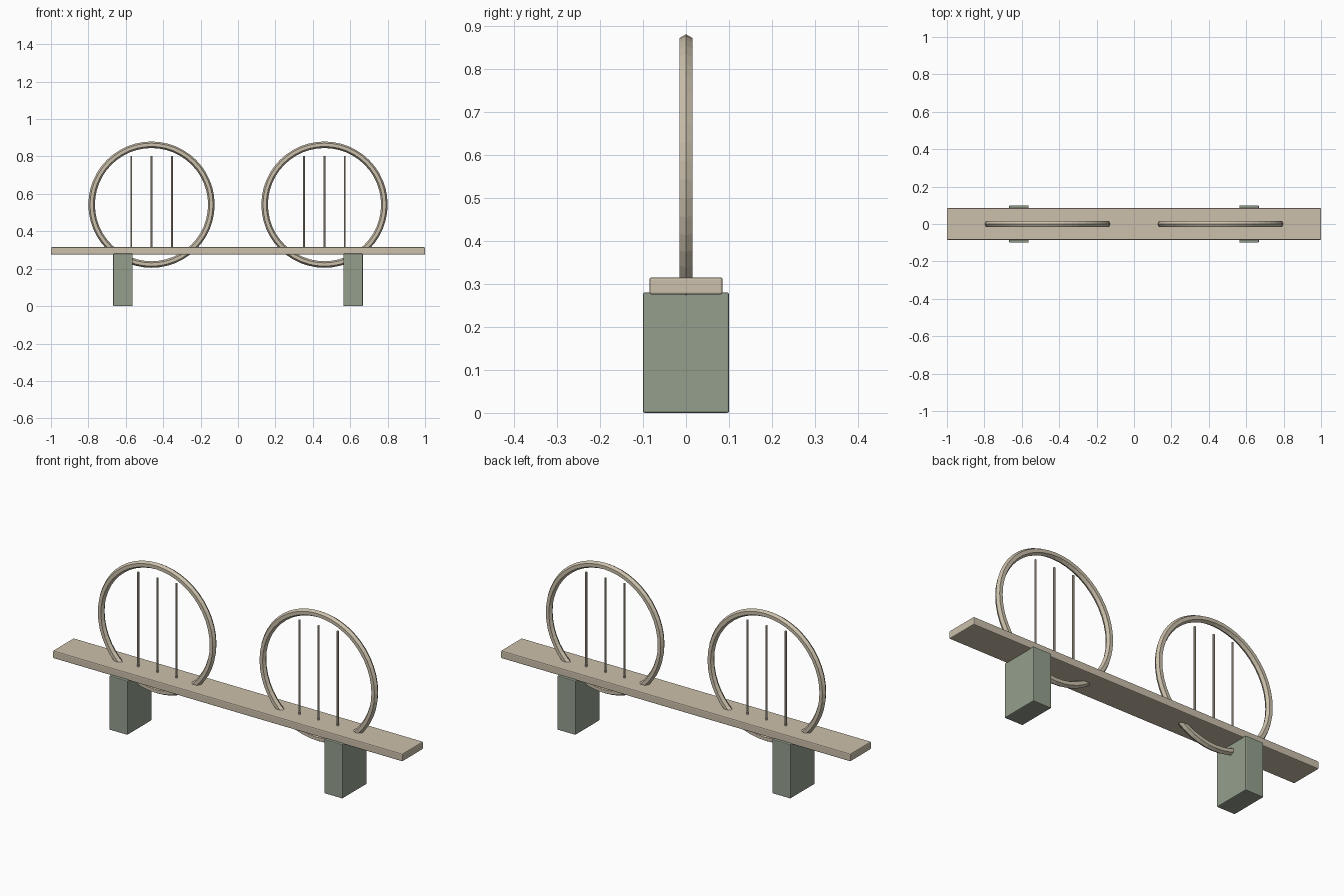
import bpy, math

if "Cube" in bpy.data.objects:
    bpy.data.objects.remove(bpy.data.objects["Cube"])


def material(name, rgb):
    m = bpy.data.materials.new(name)
    m.diffuse_color = (*rgb, 1)
    m.use_nodes = True
    m.node_tree.nodes["Principled BSDF"].inputs["Base Color"].default_value = m.diffuse_color
    return m


stone = material("warm_beige", (0.60, 0.53, 0.41))
green = material("grey_green", (0.30, 0.345, 0.27))


def finish(name, mat):
    o = bpy.context.object
    o.name = name
    o.data.materials.append(mat)
    return o


def box(name, mat, center, size, bevel):
    bpy.ops.mesh.primitive_cube_add(size=1, location=center)
    o = finish(name, mat)
    o.scale = size
    bpy.ops.object.transform_apply(location=False, rotation=False, scale=True)
    b = o.modifiers.new("soft_edges", "BEVEL")
    b.width = bevel
    b.segments = 2


# deck
box("deck", stone, (0, 0, 0.295), (2, 0.17, 0.04), 0.005)

for side, s in (("left", -1), ("right", 1)):
    # pier
    box(side + "_pier", green, (s * 0.615, 0, 0.14), (0.104, 0.2, 0.28), 0.004)
    # ring arch, passing through the deck
    bpy.ops.mesh.primitive_torus_add(
        major_segments=48, minor_segments=6, major_radius=0.32, minor_radius=0.0175,
        location=(s * 0.4625, 0, 0.5425), rotation=(math.pi / 2, 0, 0))
    finish(side + "_ring", stone)
    # hanger rods
    for i in (-1, 0, 1):
        bpy.ops.mesh.primitive_cylinder_add(
            vertices=8, radius=0.005, depth=0.50,
            location=(s * 0.4615 + i * 0.109, 0, 0.553))
        finish(f"{side}_hanger_{i + 2}", stone)
